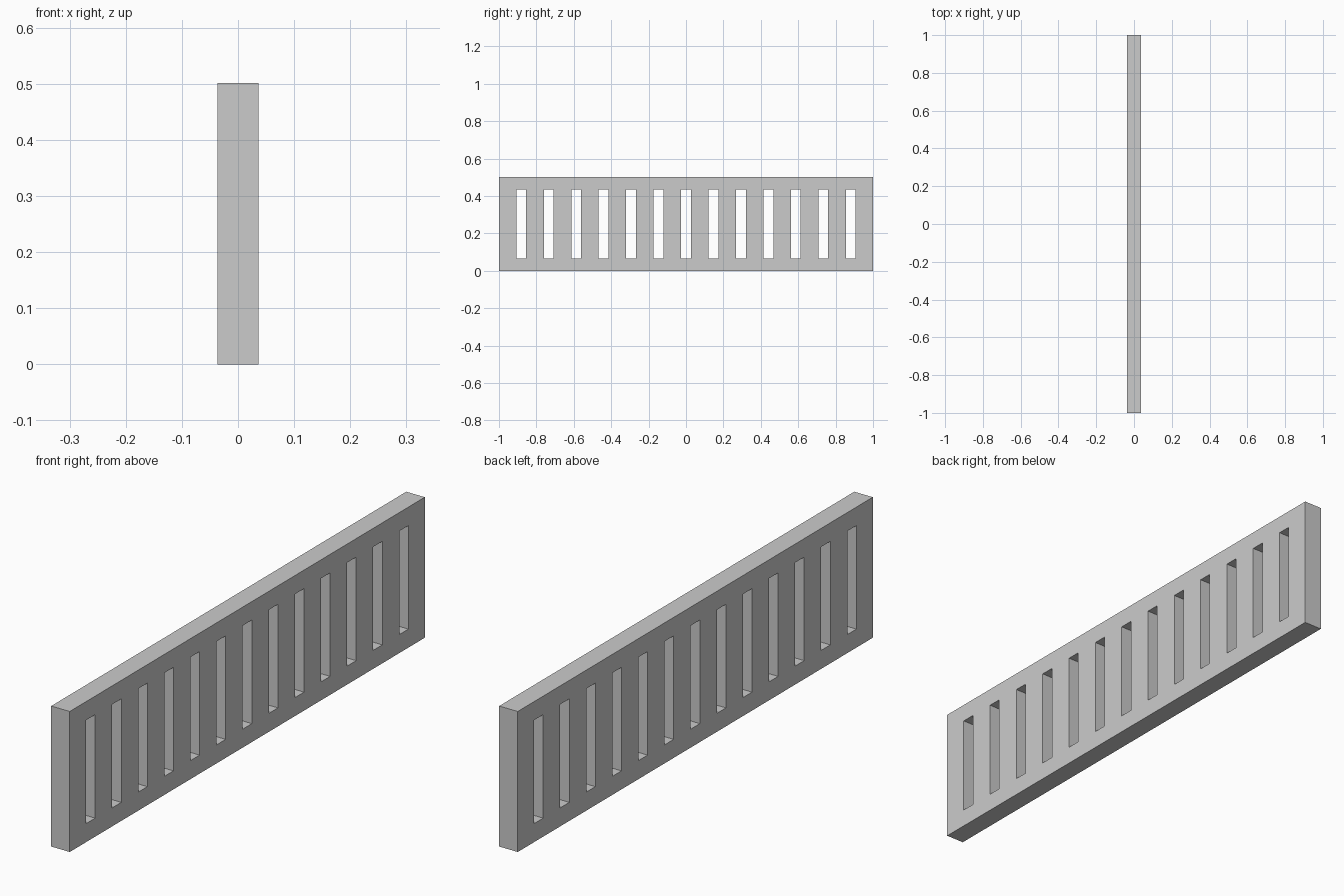
import bpy, bmesh

if "Cube" in bpy.data.objects:
    bpy.data.objects.remove(bpy.data.objects["Cube"])

LENGTH, HEIGHT, THICK = 2.0, 0.501, 0.073
SLOTS, PITCH, SLOT_W = 13, 0.147, 0.051
SLOT_Z0, SLOT_Z1 = 0.066, 0.435

# Cut lines of the panel face along y and z
ys = [-LENGTH / 2]
for i in range(SLOTS):
    c = (i - (SLOTS - 1) / 2) * PITCH
    ys += [c - SLOT_W / 2, c + SLOT_W / 2]
ys.append(LENGTH / 2)
zs = [0, SLOT_Z0, SLOT_Z1, HEIGHT]

# Flat panel face with the slots left open
bm = bmesh.new()
grid = [[bm.verts.new((0, y, z)) for z in zs] for y in ys]
for i in range(len(ys) - 1):
    for j in range(len(zs) - 1):
        if j == 1 and i % 2 == 1:
            continue  # slot opening
        bm.faces.new((grid[i][j], grid[i + 1][j], grid[i + 1][j + 1], grid[i][j + 1]))

mesh = bpy.data.meshes.new("slotted_panel")
bm.to_mesh(mesh)
bm.free()
panel = bpy.data.objects.new("slotted_panel", mesh)
bpy.context.collection.objects.link(panel)

# Panel thickness, centred on x = 0
solid = panel.modifiers.new("thickness", 'SOLIDIFY')
solid.thickness = THICK
solid.offset = 0
